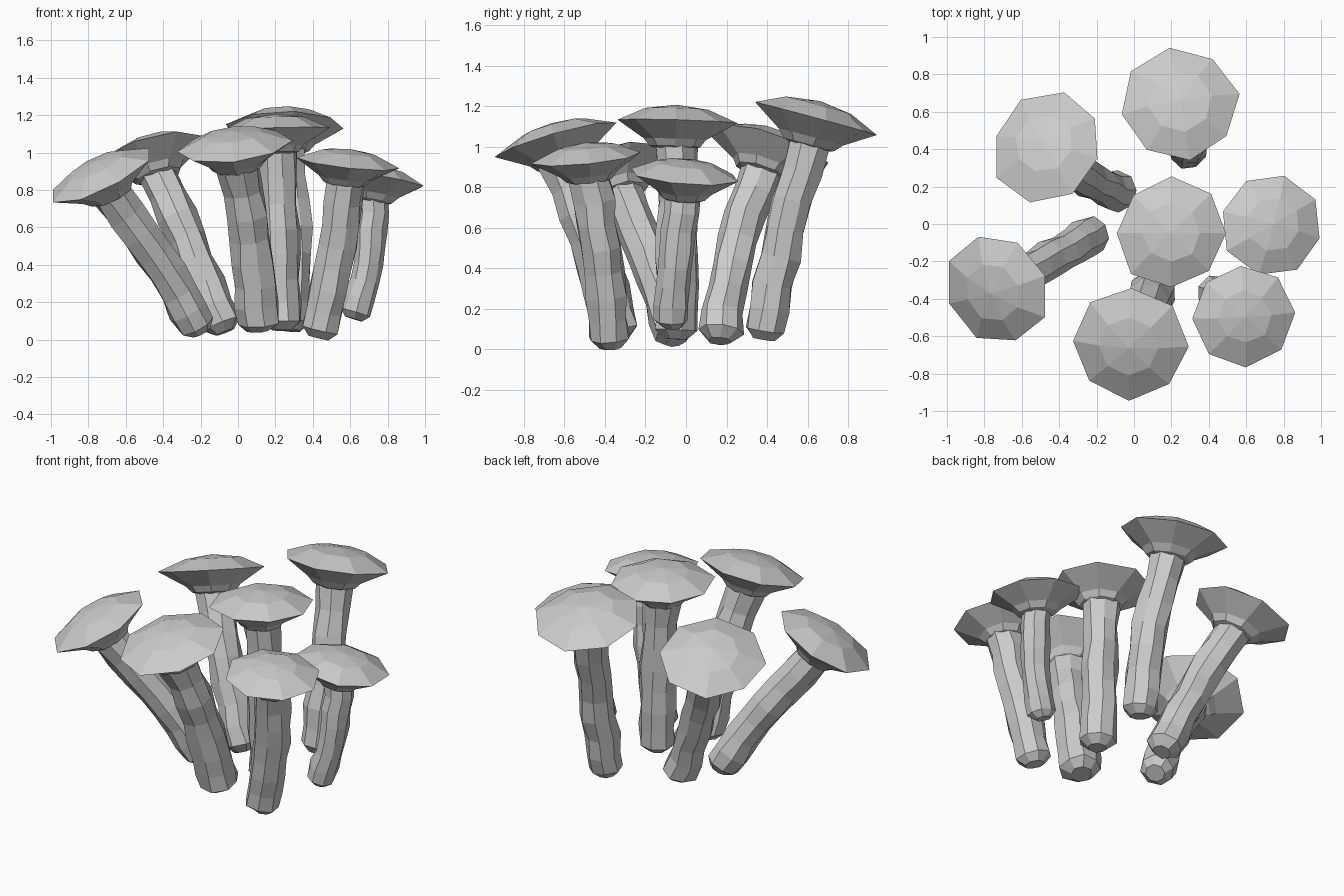
import bpy, math, random
from mathutils import Vector

if "Cube" in bpy.data.objects:
    bpy.data.objects.remove(bpy.data.objects["Cube"])

random.seed(4)
SIDES = 8


def loft(name, rings):
    """Skin a list of vertex rings; a one-point ring closes to a pole, others to an n-gon."""
    verts, faces, idx = [], [], []
    for ring in rings:
        idx.append(list(range(len(verts), len(verts) + len(ring))))
        verts += ring
    for a, b in zip(idx, idx[1:]):
        for i in range(SIDES):
            j = (i + 1) % SIDES
            if len(b) == 1:
                faces.append((a[i], a[j], b[0]))
            else:
                faces.append((a[i], a[j], b[j], b[i]))
    for ring, flip in ((idx[0], True), (idx[-1], False)):
        if len(ring) > 1:
            faces.append(tuple(reversed(ring)) if flip else tuple(ring))
    mesh = bpy.data.meshes.new(name)
    mesh.from_pydata(verts, [], faces)
    ob = bpy.data.objects.new(name, mesh)
    bpy.context.collection.objects.link(ob)


def ring(center, axis, radius, turn, jitter=0.0):
    q = Vector((0, 0, 1)).rotation_difference(axis)
    out = []
    for i in range(SIDES):
        a = turn + math.tau * i / SIDES
        r = radius * (1 + random.uniform(-jitter, jitter))
        out.append(center + q @ Vector((r * math.cos(a), r * math.sin(a), 0)))
    return out


# (offset along axis, radius) as fractions of the rim radius
CAP = [(-0.46, 0.30), (-0.42, 0.42), (-0.30, 0.52), (0, 1), (0.21, 0.53)]


def mushroom(name, rim, normal, radius, turn, base, mid, stem_r):
    rim, base, mid = Vector(rim), Vector(base), Vector(mid)
    n = Vector(normal).normalized()
    turn = math.radians(turn)
    # cap: faceted shallow dome over a flared underside
    rings = [ring(rim + n * h * radius, n, r * radius, turn, 0.04) for h, r in CAP]
    rings.append([rim + n * 0.28 * radius])
    loft(name + "_cap", rings)
    # stem: bent, knobbly tube with a rounded foot
    top = rim - n * 0.36 * radius
    ctrl = mid * 2 - (base + top) / 2
    rings = []
    steps = [0, 0.05, 0.16, 0.29, 0.43, 0.57, 0.71, 0.85, 1]
    for k, t in enumerate(steps):
        p = base * (1 - t) ** 2 + ctrl * 2 * t * (1 - t) + top * t * t
        d = ((ctrl - base) * (1 - t) + (top - ctrl) * t).normalized()
        r = stem_r * (0.55 if k == 0 else random.uniform(0.96, 1.06))
        if 0 < k < 8:
            p = p + Vector((random.uniform(-1, 1), random.uniform(-1, 1), 0)) * 0.006
        rings.append(ring(p, d, r, turn + 0.3, 0.09))
    loft(name + "_stem", rings)


# name, rim centre, tilt, rim radius, turn, stem foot, stem middle, stem radius
mushroom("back", (0.245, 0.64, 1.14), (-0.01, 0.27, 1), 0.315, 10,
         (0.28, 0.385, 0.05), (0.29, 0.475, 0.52), 0.105)
mushroom("back_left", (-0.465, 0.41, 0.99), (-0.30, 0.33, 1), 0.305, 30,
         (-0.07, 0.165, 0.04), (-0.25, 0.24, 0.48), 0.102)
mushroom("left", (-0.73, -0.35, 0.88), (-0.48, -0.30, 1), 0.30, 18,
         (-0.20, -0.045, 0.04), (-0.42, -0.17, 0.41), 0.102)
mushroom("front", (-0.02, -0.64, 1.035), (-0.11, -0.28, 1), 0.305, -2,
         (0.11, -0.34, 0.05), (0.07, -0.45, 0.48), 0.115)
mushroom("middle", (0.20, -0.05, 1.125), (-0.03, 0.03, 1), 0.295, 0,
         (0.235, -0.05, 0.05), (0.225, -0.04, 0.52), 0.105)
mushroom("right", (0.735, -0.005, 0.86), (0.17, 0.08, 1), 0.275, 30,
         (0.62, -0.07, 0.11), (0.70, -0.05, 0.45), 0.084)
mushroom("front_right", (0.585, -0.49, 0.945), (0.11, -0.10, 1), 0.27, 3,
         (0.43, -0.37, 0.01), (0.52, -0.41, 0.44), 0.103)
